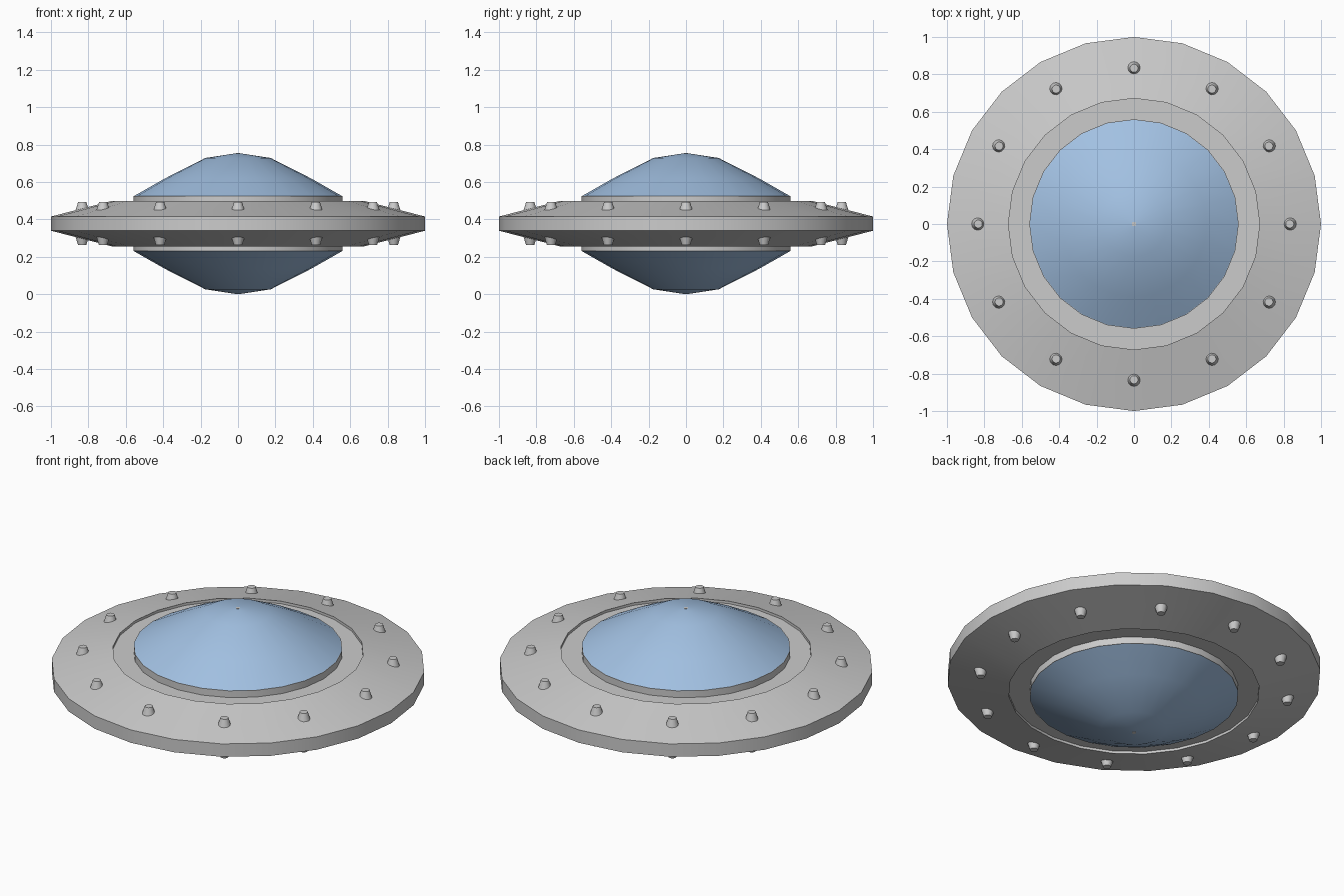
import bpy, bmesh, math

if "Cube" in bpy.data.objects:
    bpy.data.objects.remove(bpy.data.objects["Cube"])

MID = 0.3775      # height of the horizontal symmetry plane
SIDES = 24


def finish(obj, material=None):
    bpy.ops.object.select_all(action='DESELECT')
    obj.select_set(True)
    bpy.context.view_layer.objects.active = obj
    bpy.ops.object.shade_smooth_by_angle(angle=math.radians(35))
    if material:
        obj.data.materials.append(material)
    return obj


def lathe(name, profile, sides, origin=(0, 0, 0), material=None):
    """Turn an (r, z) profile around z; flat ends are capped."""
    bm = bmesh.new()
    rings = []
    for r, z in profile:
        rings.append([bm.verts.new((r * math.cos(2 * math.pi * i / sides),
                                    r * math.sin(2 * math.pi * i / sides), z))
                      for i in range(sides)])
    for a, b in zip(rings, rings[1:]):
        for i in range(sides):
            j = (i + 1) % sides
            bm.faces.new((a[i], a[j], b[j], b[i]))
    bm.faces.new(rings[0][::-1])
    bm.faces.new(rings[-1])
    bmesh.ops.recalc_face_normals(bm, faces=bm.faces)
    mesh = bpy.data.meshes.new(name)
    bm.to_mesh(mesh)
    bm.free()
    obj = bpy.data.objects.new(name, mesh)
    bpy.context.collection.objects.link(obj)
    obj.location = origin
    return finish(obj, material)


glass = bpy.data.materials.new("blue_glass")
glass.diffuse_color = (0.36, 0.53, 0.76, 1)
glass.use_nodes = True
glass.node_tree.nodes["Principled BSDF"].inputs["Base Color"].default_value = glass.diffuse_color

# Saucer ring with a shallow groove around the raised dome collar
upper = [(1.0, 0.038), (0.672, 0.122), (0.672, 0.107), (0.56, 0.107), (0.56, 0.147)]
lower = [(r, -z) for r, z in reversed(upper)]
lathe("saucer_body", lower + upper, SIDES, (0, 0, MID))

# Domes and their tiny tip caps, above and below
dome = [(0.557, 0.147), (0.39, 0.242), (0.175, 0.351), (0.012, 0.376)]
tip = [(0.012, 0.370), (0.012, 0.3775)]
stud = [(0.036, 0.070), (0.022, 0.115)]
for label, s in (("upper", 1), ("lower", -1)):
    lathe(label + "_dome", [(r, s * z) for r, z in dome], SIDES, (0, 0, MID), glass)
    lathe(label + "_dome_tip", [(r, s * z) for r, z in tip], 12, (0, 0, MID))
    # Circle of tapered studs
    for k in range(12):
        a = math.radians(30 * k)
        lathe(f"{label}_stud_{k + 1}", [(r, s * z) for r, z in stud], 12,
              (0.833 * math.cos(a), 0.833 * math.sin(a), MID))
